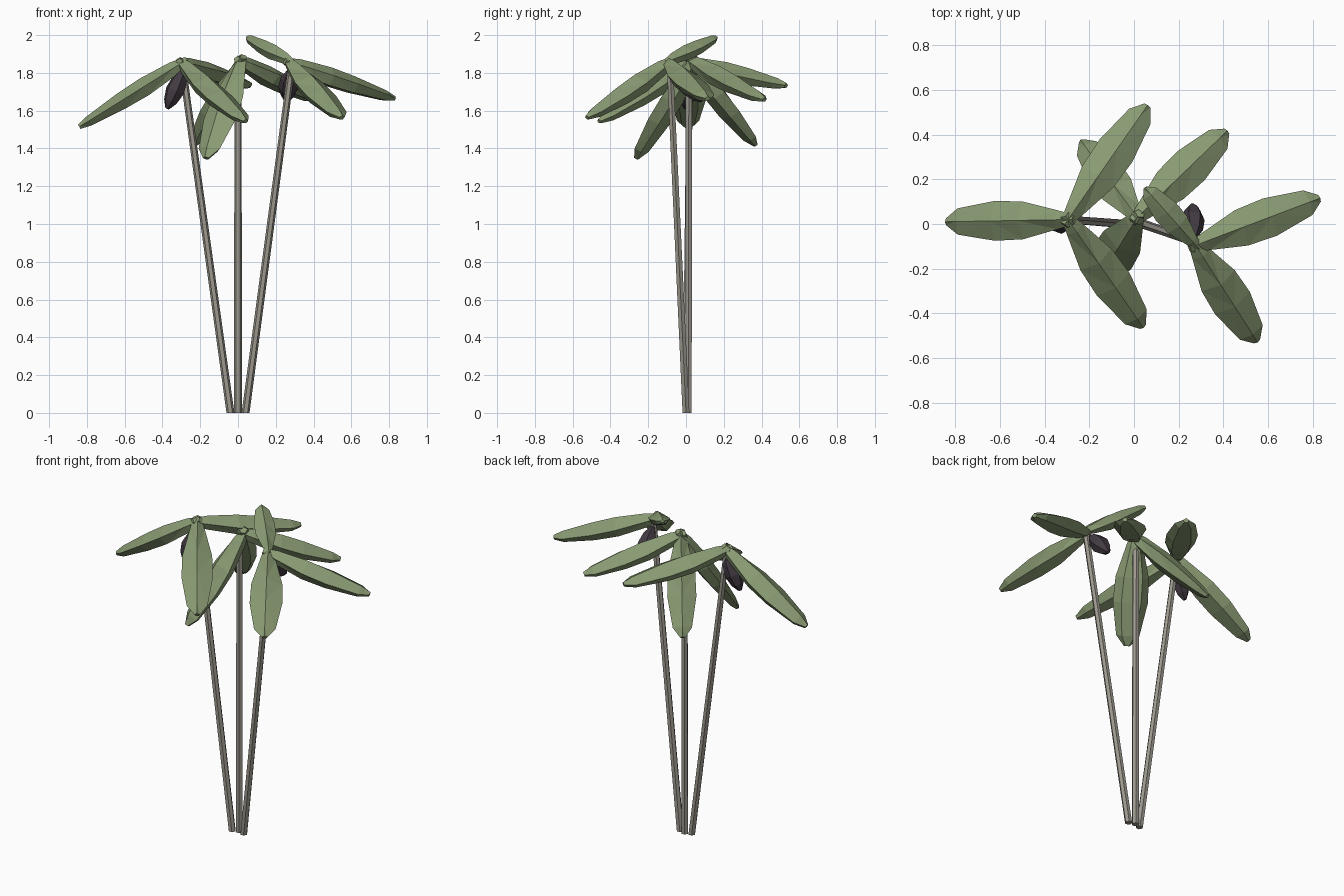
import bpy, bmesh, math
from mathutils import Vector

if "Cube" in bpy.data.objects:
    bpy.data.objects.remove(bpy.data.objects["Cube"], do_unlink=True)


def material(name, rgb):
    m = bpy.data.materials.new(name)
    m.use_nodes = True
    m.diffuse_color = (*rgb, 1)
    m.node_tree.nodes["Principled BSDF"].inputs["Base Color"].default_value = (*rgb, 1)
    return m


LEAF = material("leaf green", (0.25, 0.325, 0.17))
BARK = material("grey bark", (0.34, 0.32, 0.275))
NUT = material("dark purple", (0.055, 0.043, 0.055))


def loft(name, rings, mat):
    """Skin a list of equal rings of points and cap both ends."""
    bm = bmesh.new()
    loops = [[bm.verts.new(p) for p in ring] for ring in rings]
    n = len(loops[0])
    for a, b in zip(loops, loops[1:]):
        for i in range(n):
            j = (i + 1) % n
            bm.faces.new((a[i], a[j], b[j], b[i]))
    bm.faces.new(loops[0])
    bm.faces.new(loops[-1])
    bmesh.ops.triangulate(bm, faces=bm.faces[:])
    bmesh.ops.recalc_face_normals(bm, faces=bm.faces[:])
    mesh = bpy.data.meshes.new(name)
    bm.to_mesh(mesh)
    bm.free()
    mesh.materials.append(mat)
    ob = bpy.data.objects.new(name, mesh)
    bpy.context.collection.objects.link(ob)
    return ob


def circle(centre, r, u, v, n):
    return [centre + r * (u * math.cos(math.tau * i / n) + v * math.sin(math.tau * i / n))
            for i in range(n)]


def trunk(name, base, top):
    x, y = Vector((1, 0, 0)), Vector((0, 1, 0))
    loft(name, [circle(Vector(base), 0.021, x, y, 6), circle(Vector(top), 0.019, x, y, 6)], BARK)


# Leaf section (side, up), then position, width and depth along the length
SECTION = [(0, 0.45), (0.5, 0), (0.28, -0.5), (-0.28, -0.5), (-0.5, 0)]
TAPER = [(0, 0.25, 0.35), (0.13, 0.48, 0.75), (0.4, 0.95, 1),
         (0.62, 1, 0.9), (0.91, 0.66, 0.55), (1, 0.18, 0.25)]


def leaf(name, root, tip, width=0.178, depth=0.105):
    root, tip = Vector(root), Vector(tip)
    axis = tip - root
    side = axis.cross(Vector((0, 0, 1))).normalized()
    up = side.cross(axis).normalized()
    rings = []
    for t, w, d in TAPER:
        centre = root + axis * t
        rings.append([centre + side * a * width * w + up * b * depth * d for a, b in SECTION])
    loft(name, rings, LEAF)


def fruit(name, start, end, radius=0.052):
    start, end = Vector(start), Vector(end)
    axis = end - start
    u = axis.orthogonal().normalized()
    v = axis.normalized().cross(u)
    profile = [(0, 0.25), (0.25, 0.8), (0.55, 1), (0.82, 0.7), (1, 0.2)]
    loft(name, [circle(start + axis * t, radius * s, u, v, 6) for t, s in profile], NUT)


# Each palm: trunk base, trunk top, crown, leaf tips with widths
palms = {
    "right": ((-0.04, 0, 0), (-0.295, 0.02, 1.84), (-0.295, 0.02, 1.855),
              [((-0.84, 0.01, 1.515), 0.178), ((0.06, 0.53, 1.735), 0.178),
               ((0.04, -0.46, 1.545), 0.178)]),
    "middle": ((0, 0.012, 0), (0, 0.015, 1.85), (0.015, 0.03, 1.865),
               [((0.415, 0.415, 1.66), 0.178), ((-0.235, 0.37, 1.42), 0.165),
                ((-0.17, -0.265, 1.35), 0.2)]),
    "left": ((0.04, 0, 0), (0.285, -0.085, 1.84), (0.275, -0.095, 1.855),
             [((0.83, 0.115, 1.665), 0.178), ((0.55, -0.525, 1.565), 0.185)]),
}
for side, (base, top, crown, tips) in palms.items():
    trunk(f"{side}_trunk", base, top)
    for i, (tip, width) in enumerate(tips):
        out = (Vector(tip) - Vector(crown)).normalized()
        leaf(f"{side}_leaf_{i + 1}", Vector(crown) - out * 0.03, tip, width)

# Raised young leaf on the left palm
leaf("left_young_leaf", (0.29, -0.11, 1.86), (0.05, 0.16, 1.99), 0.12, 0.08)

# Hanging fruit
fruit("right_fruit", (-0.285, 0.015, 1.82), (-0.375, 0, 1.61))
fruit("left_fruit", (0.27, -0.06, 1.81), (0.26, 0.085, 1.65))
